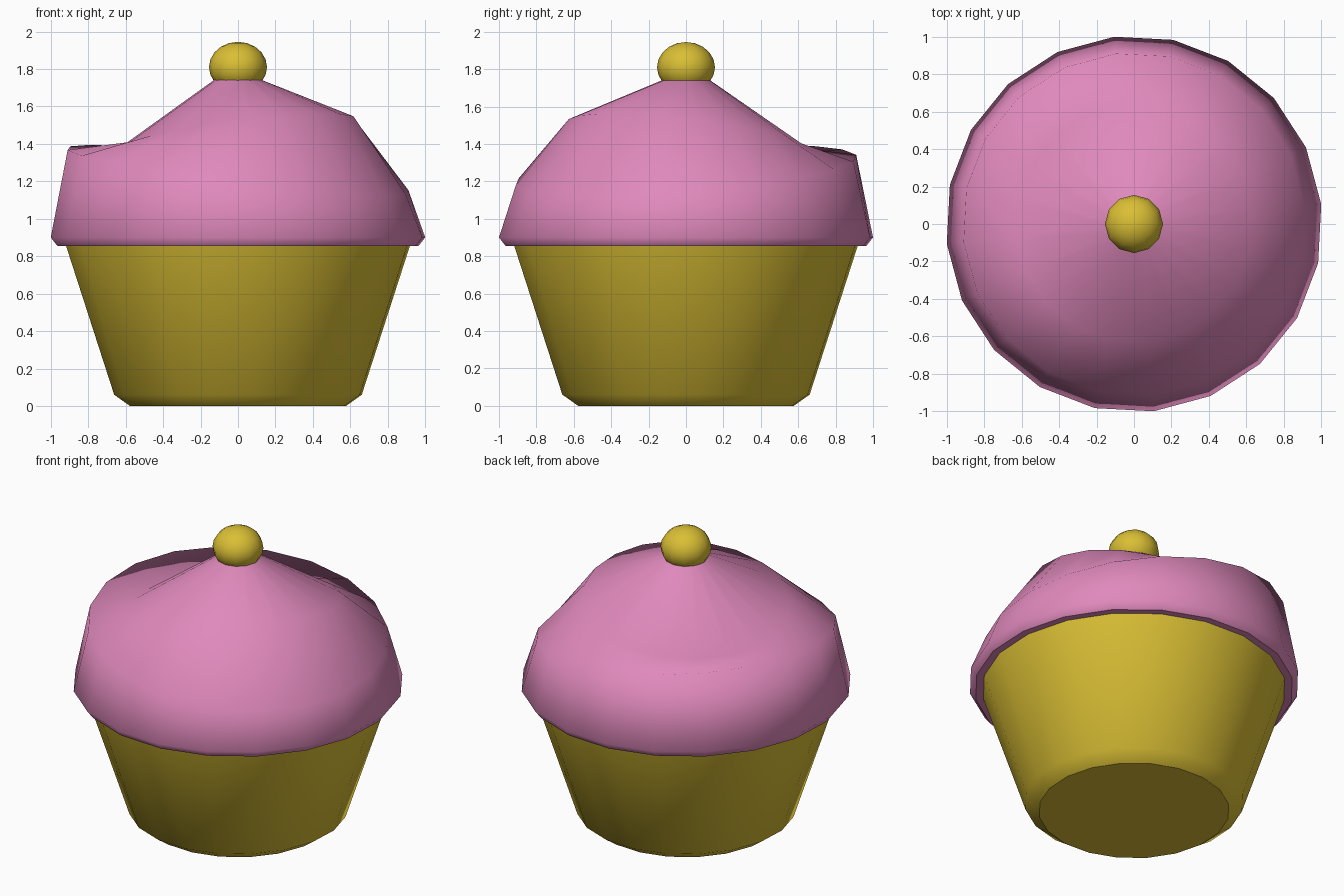
import bpy, bmesh, math

if "Cube" in bpy.data.objects:
    bpy.data.objects.remove(bpy.data.objects["Cube"])

SIDES = 20
OFFSET = math.radians(6)


def material(name, rgb):
    m = bpy.data.materials.new(name)
    m.diffuse_color = (*rgb, 1)
    m.use_nodes = True
    m.node_tree.nodes["Principled BSDF"].inputs["Base Color"].default_value = m.diffuse_color
    return m


yellow = material("golden yellow", (0.70, 0.52, 0.035))
pink = material("icing pink", (0.74, 0.25, 0.50))


def lathe(name, rings, mat, sides=SIDES, cap_top=True):
    """Rings are (radius, height, tilt_x, tilt_y); tilt varies height round the ring."""
    bm = bmesh.new()
    loops = []
    for r, z, tx, ty in rings:
        loop = []
        for i in range(sides):
            a = OFFSET + math.tau * i / sides
            c, s = math.cos(a), math.sin(a)
            loop.append(bm.verts.new((r * c, r * s, z + tx * c + ty * s)))
        loops.append(loop)
    for low, high in zip(loops, loops[1:]):
        for i in range(sides):
            j = (i + 1) % sides
            bm.faces.new((low[i], low[j], high[j], high[i])).smooth = True
    # Flat caps with crisp borders
    caps = [bm.faces.new(loops[0][::-1])]
    if cap_top:
        caps.append(bm.faces.new(loops[-1]))
    for f in caps:
        f.smooth = False
        for e in f.edges:
            e.smooth = False
    me = bpy.data.meshes.new(name)
    bm.to_mesh(me)
    bm.free()
    me.materials.append(mat)
    ob = bpy.data.objects.new(name, me)
    bpy.context.collection.objects.link(ob)
    return ob


# Tapered cake cup, open under the icing
lathe("cake_cup", [(0.58, 0, 0, 0), (0.665, 0.06, 0, 0), (0.925, 0.86, 0, 0)],
      yellow, cap_top=False)

# Icing: the lower swirl rises to the back left, the upper swirl to the front right
lathe("icing", [(0.97, 0.855, 0, 0),
                (1.0055, 0.90, 0, 0),
                (0.915, 1.26, -0.115, 0.07),
                (0.63, 1.455, 0.08, -0.07),
                (0.13, 1.74, 0, 0)], pink)

# Round topping, slightly squashed
bpy.ops.mesh.primitive_uv_sphere_add(segments=12, ring_count=10, radius=0.155,
                                     location=(0, 0, 1.81))
ball = bpy.context.object
ball.name = "topping_ball"
ball.scale = (1, 1, 0.87)
ball.data.materials.append(yellow)
bpy.ops.object.shade_smooth()
